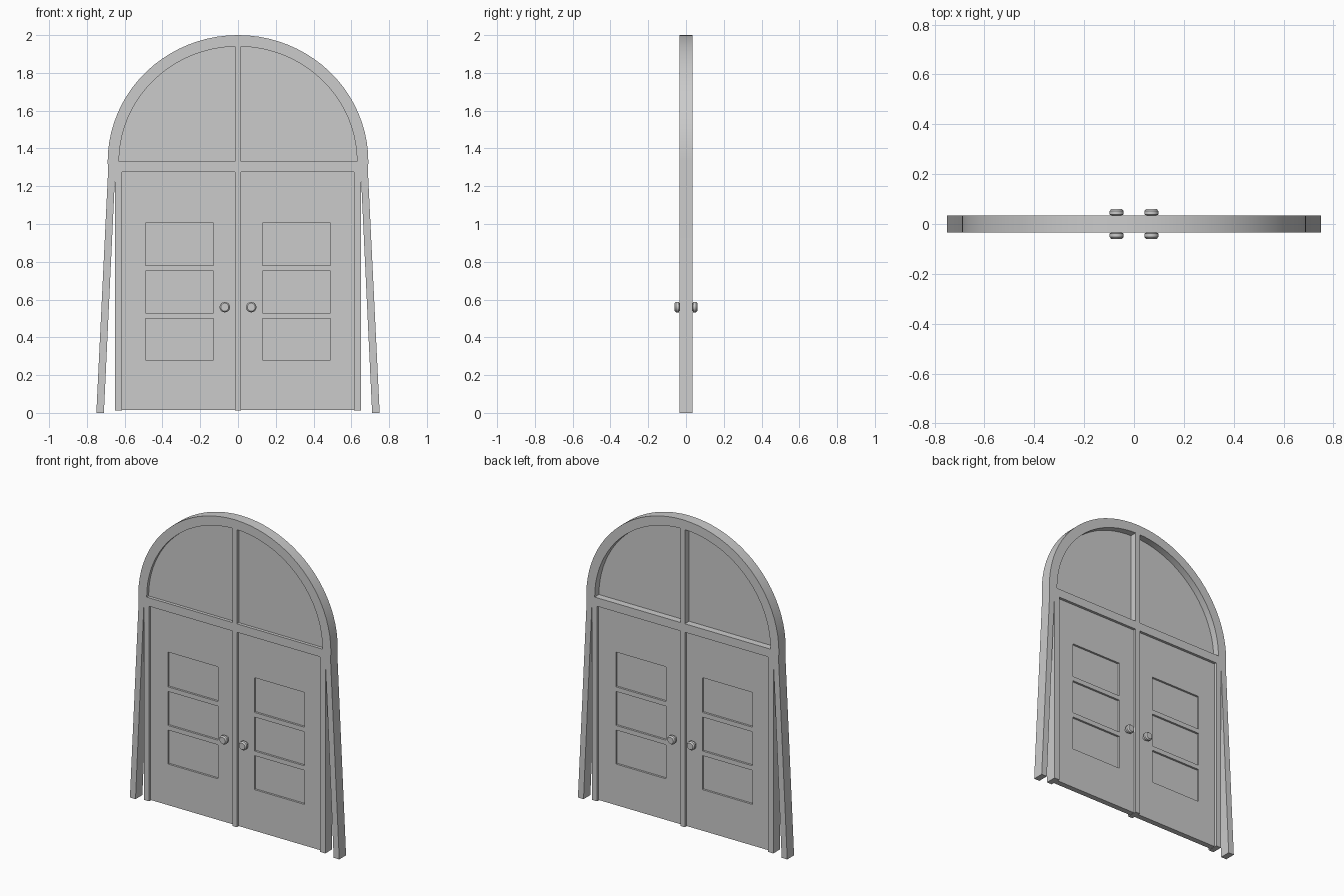
import bpy, bmesh, math

if "Cube" in bpy.data.objects:
    bpy.data.objects.remove(bpy.data.objects["Cube"])

D = 0.035          # half depth of the frame
ARCH_Z = 1.33      # spring line of the arch
STEPS = 20         # segments in each quarter of the arch


def finish(name, bm, mirror=True, smooth=False):
    bmesh.ops.recalc_face_normals(bm, faces=bm.faces)
    me = bpy.data.meshes.new(name)
    bm.to_mesh(me)
    bm.free()
    ob = bpy.data.objects.new(name, me)
    bpy.context.collection.objects.link(ob)
    if mirror:
        mod = ob.modifiers.new("mirror", 'MIRROR')
        mod.use_mirror_merge = False
    if smooth:
        bpy.ops.object.select_all(action='DESELECT')
        ob.select_set(True)
        bpy.context.view_layer.objects.active = ob
        bpy.ops.object.shade_smooth_by_angle(angle=math.radians(30))
    return ob


def extrude_faces(bm, faces, depth):
    res = bmesh.ops.extrude_face_region(bm, geom=faces)
    vs = [g for g in res['geom'] if isinstance(g, bmesh.types.BMVert)]
    bmesh.ops.translate(bm, verts=vs, vec=(0, depth, 0))


def plate(name, outline, y0, y1, **kw):
    """Extrude an (x, z) outline from y0 to y1."""
    bm = bmesh.new()
    face = bm.faces.new([bm.verts.new((x, y0, z)) for x, z in outline])
    extrude_faces(bm, [face], y1 - y0)
    return finish(name, bm, **kw)


def rect(x0, x1, z0, z1):
    return [(x0, z0), (x1, z0), (x1, z1), (x0, z1)]


def arc(rx, rz):
    """Quarter ellipse from the spring line up to the crown."""
    angles = [math.pi / 2 * i / STEPS for i in range(STEPS + 1)]
    return [(rx * math.cos(a), ARCH_Z + rz * math.sin(a)) for a in angles]


# Arched surround with splayed legs, built as quads between two edges
outer = [(0.75, 0), (0.688, 1.275)] + arc(0.69, 0.67)
inner = [(0.71, 0), (0.65, 1.275)] + arc(0.63, 0.61)
bm = bmesh.new()
rows = [[bm.verts.new((x, -D, z)) for x, z in e] for e in (outer, inner)]
for row in rows:
    row[-1].co.x = 0
strip = [bm.faces.new((rows[0][i], rows[0][i + 1], rows[1][i + 1], rows[1][i]))
         for i in range(len(outer) - 1)]
extrude_faces(bm, strip, 2 * D)
finish("arched_frame", bm, smooth=True)

# Crossbar, centre post and side jambs
plate("crossbar", rect(-0.65, 0.65, 1.275, ARCH_Z), -D, D, mirror=False)
plate("centre_post", rect(-0.016, 0.016, 0.012, 1.95), -D, D, mirror=False)
plate("jamb", rect(0.613, 0.65, 0.012, 1.28), -D, D)

# Transom panes, set towards the front
plate("transom_pane", [(0, ARCH_Z - 0.01)] + [(0.635, ARCH_Z - 0.01)]
      + arc(0.635, 0.615), -0.015, -0.009)

# Door leaves with three sunken panels on each side
xs = [0.01, 0.13, 0.49, 0.62]
zs = [0.014, 0.28, 0.50, 0.53, 0.75, 0.78, 1.005, 1.28]
T = 0.018
bm = bmesh.new()
grid = [[bm.verts.new((x, -T, z)) for x in xs] for z in zs]
cells = [bm.faces.new((grid[j][i], grid[j][i + 1], grid[j + 1][i + 1], grid[j + 1][i]))
         for j in range(len(zs) - 1) for i in range(len(xs) - 1)]
extrude_faces(bm, cells, 2 * T)
bmesh.ops.recalc_face_normals(bm, faces=bm.faces)
for side in (-1, 1):
    panels = []
    for f in bm.faces:
        c = f.calc_center_median()
        if abs(c.y - side * T) < 1e-4 and 0.13 < c.x < 0.49 and \
                any(zs[k] < c.z < zs[k + 1] for k in (1, 3, 5)):
            panels.append(f)
    res = bmesh.ops.extrude_discrete_faces(bm, faces=panels)
    vs = {v for f in res['faces'] for v in f.verts}
    bmesh.ops.translate(bm, verts=list(vs), vec=(0, -side * 0.013, 0))
finish("door_leaf", bm)

# Round knobs: lathed stem and chamfered head, on both faces
profile = [(0.016, 0.015), (0.016, 0.034), (0.028, 0.038), (0.028, 0.052), (0.021, 0.06)]
N = 16
for side, label in ((-1, "front_knob"), (1, "back_knob")):
    bm = bmesh.new()
    rings = [[bm.verts.new((0.07 + r * math.cos(2 * math.pi * k / N), side * y,
                            0.56 + r * math.sin(2 * math.pi * k / N)))
              for k in range(N)] for r, y in profile]
    for a, b in zip(rings, rings[1:]):
        for k in range(N):
            m = (k + 1) % N
            bm.faces.new((a[k], a[m], b[m], b[k]))
    bm.faces.new(rings[0])
    bm.faces.new(rings[-1])
    finish(label, bm, smooth=True)
